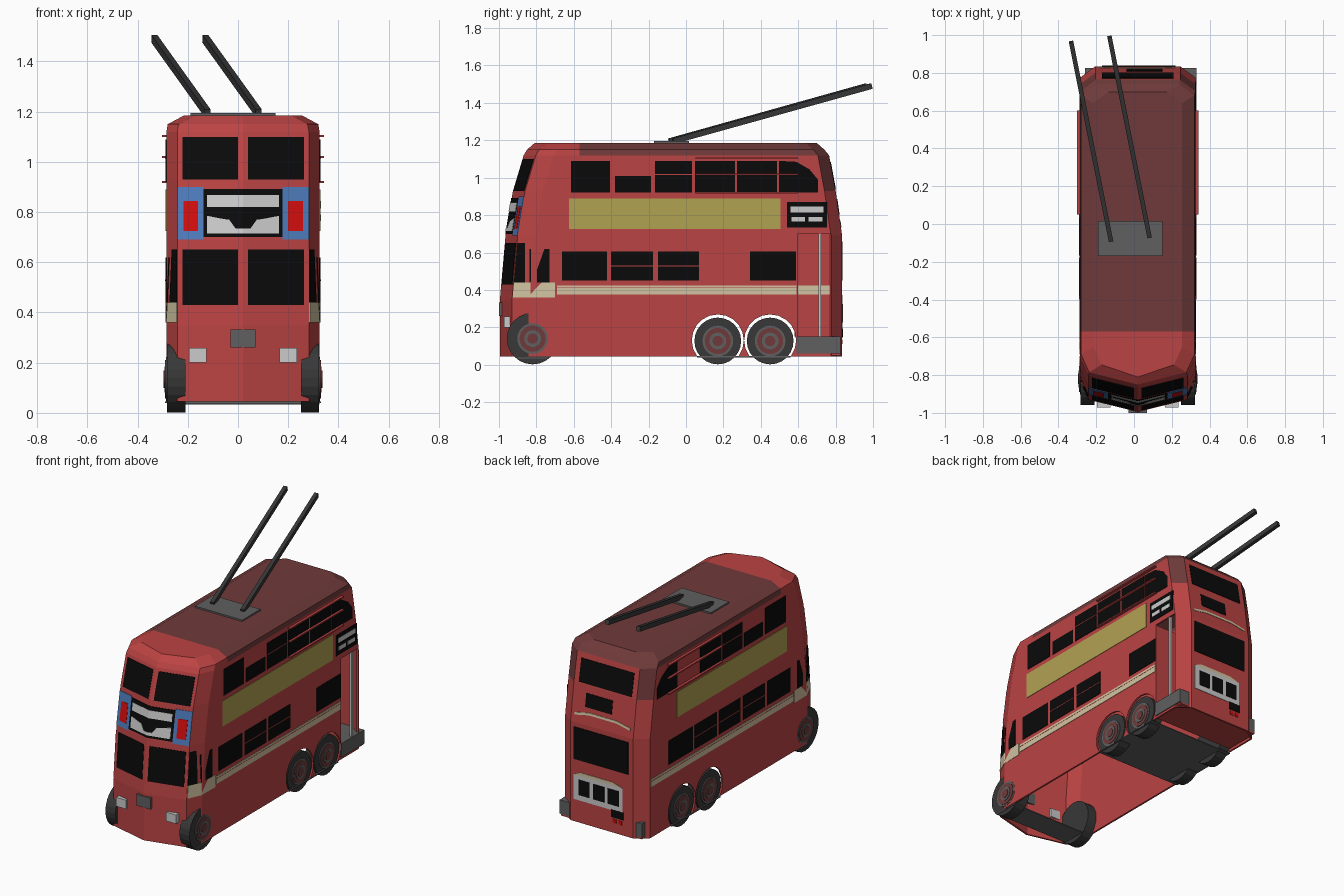
import bpy, bmesh, math
from mathutils import Vector

if "Cube" in bpy.data.objects:
    bpy.data.objects.remove(bpy.data.objects["Cube"])

CX = 0.02          # body centre line
HW = 0.305         # body half width
# Body levels: height, front y, rear y, half width
LEVELS = [(.045, -.995, .835, HW), (.35, -.995, .835, HW), (.69, -.965, .835, HW),
          (.93, -.925, .80, HW), (1.12, -.868, .765, HW), (1.15, -.85, .74, .30),
          (1.185, -.81, .70, .235)]


def material(name, *rgb):
    m = bpy.data.materials.new(name)
    m.use_nodes = True
    m.diffuse_color = (*rgb, 1)
    m.node_tree.nodes["Principled BSDF"].inputs["Base Color"].default_value = (*rgb, 1)
    return m


RED = material("body_red", .5, .056, .056)
BROWN = material("roof_brown", .16, .042, .042)
BLACK = material("window_black", .003, .003, .003)
CREAM = material("cream", .64, .55, .36)
YELLOW = material("panel_yellow", .44, .36, .085)
WHITE = material("light_grey", .6, .6, .6)
BLUE = material("blue", .075, .2, .5)
LAMP = material("lamp_red", .65, .004, .004)
GREY = material("mid_grey", .115, .115, .115)
DARK = material("tyre_grey", .04, .04, .04)


def finish(name, bm, *mats):
    bmesh.ops.recalc_face_normals(bm, faces=bm.faces[:])
    me = bpy.data.meshes.new(name)
    bm.to_mesh(me)
    bm.free()
    for m in mats:
        me.materials.append(m)
    ob = bpy.data.objects.new(name, me)
    bpy.context.collection.objects.link(ob)
    return ob


def prism(name, mat, a, b):
    """Closed solid between two matching outlines."""
    bm = bmesh.new()
    va, vb = [bm.verts.new(p) for p in a], [bm.verts.new(p) for p in b]
    bm.faces.new(va)
    bm.faces.new(vb[::-1])
    for i in range(len(va)):
        j = (i + 1) % len(va)
        bm.faces.new((va[j], va[i], vb[i], vb[j]))
    return finish(name, bm, mat)


def box(name, mat, x, y, z):
    """Box from ranges; x is measured from the body centre line."""
    rect = [(x[0], y[0]), (x[1], y[0]), (x[1], y[1]), (x[0], y[1])]
    return prism(name, mat, *[[(CX + u, v, h) for u, v in rect] for h in z])


def cylinder(name, mat, x, y, z, r, n=24):
    ring = [(y + r * math.cos(math.tau * i / n), z + r * math.sin(math.tau * i / n)) for i in range(n)]
    return prism(name, mat, *[[(CX + h, u, v) for u, v in ring] for h in x])


# Surface lookups so that plates follow the body
def level(z, k):
    for a, b in zip(LEVELS, LEVELS[1:]):
        if z <= b[0]:
            return a[k] + (b[k] - a[k]) * (z - a[0]) / (b[0] - a[0])
    return LEVELS[-1][k]


def front(x, z, off):
    return (CX + x, level(z, 1) + .065 * abs(x) / .262 - off, z)


def rear(x, z, off):
    return (CX + x, level(z, 2) + off, z)


def side(s):
    def fn(y, z, off):
        yc = level(z, 1) + .065
        y = max(y, yc + .002)
        return (CX + s * (.262 + .043 * min(1, (y - yc) / .095) + off), y, z)
    return fn


def plate(name, mat, fn, pts, off=.003):
    return prism(name, mat, [fn(u, v, off) for u, v in pts], [fn(u, v, -.003) for u, v in pts])


def rect(name, mat, fn, u0, u1, z0, z1, off=.003):
    return plate(name, mat, fn, [(u0, z0), (u1, z0), (u1, z1), (u0, z1)], off)


# Body shell: lofted outline, open underneath
bm = bmesh.new()
rings = []
for z, yf, yr, w in LEVELS:
    half = [(w - .043, yf + .065), (w, yf + .16), (w, -.57), (w, yr - .06), (w - .08, yr)]
    loop = [(0, yf)] + half + [(-x, y) for x, y in half[::-1]]
    rings.append([bm.verts.new((CX + x, y, z)) for x, y in loop])
for a, b in zip(rings, rings[1:]):
    for i in range(len(a)):
        j = (i + 1) % len(a)
        bm.faces.new((a[i], a[j], b[j], b[i]))
top = rings[-1]
bm.faces.new((top[0], top[1], top[-1]))
for i in range(1, 5):
    bm.faces.new((top[i], top[i + 1], top[-i - 1], top[-i]))
for f in bm.faces:
    c = f.calc_center_median()
    rear_corner = c.z > .93 and c.y > .7 and abs(c.x - CX) > .23
    f.material_index = int(c.y > -.57 and (c.z > 1.13 or rear_corner))
body = finish("body_shell", bm, RED, BROWN)
body.modifiers.new("wall", 'SOLIDIFY').thickness = .012

# Openings: rear wheel arches and boarding door
cutters = [cylinder("arch_cutter", RED, (-.5, .5), y, .13, .139, 20) for y in (.17, .45)]
cutters.append(box("door_cutter", RED, (.2, .5), (.595, .774), (.14, .70)))
for c in cutters:
    m = body.modifiers.new("opening", 'BOOLEAN')
    m.object, m.operation, m.solver = c, 'DIFFERENCE', 'EXACT'
bpy.context.view_layer.objects.active = body
for m in list(body.modifiers):
    bpy.ops.object.modifier_apply(modifier=m.name)
for c in cutters:
    bpy.data.objects.remove(c)

# Wheels with ringed hubs
for s, tag in ((1, "left"), (-1, "right")):
    for y, r in ((-.82, .138), (.17, .125), (.45, .125)):
        for part, mat, x0, x1, rad in (("tyre", DARK, .23, .302, r), ("rim", GREY, .25, .307, .082),
                                       ("hub", BROWN, .25, .310, .07), ("hub_ring", GREY, .25, .313, .045),
                                       ("hub_cap", BROWN, .25, .316, .028)):
            cylinder(f"{tag}_{part}", mat, (s * x0, s * x1), y, r + .002, rad)

# Underside plates, rear platform and bulkhead
box("front_axle_plate", GREY, (-.25, .305), (-.9, -.74), (.034, .04))
box("rear_axle_plate", GREY, (-.31, .31), (.06, .56), (.04, .046))
box("platform", GREY, (-.28, .31), (.59, .825), (.06, .15))
box("platform_underside", RED, (-.28, .30), (.59, .825), (.05, .06))
box("platform_bulkhead", RED, (.08, .295), (.58, .59), (.15, .70))
box("platform_pole", WHITE, (.285, .30), (.708, .722), (.15, .71))
box("inner_cream_band", CREAM, (-.294, -.288), (.6, .77), (.375, .425))

# Windows, bands and panels on both sides
for s, tag in ((1, "left"), (-1, "right")):
    fn = side(s)
    rect(tag + "_cab_window_front", BLACK, fn, -.93, -.86, .44, .65)
    rect(tag + "_cab_window_rear", BLACK, fn, -.838, -.73, .44, .62)
    rect(tag + "_cab_band_front", CREAM, fn, -.95, -.84, .36, .44)
    rect(tag + "_cab_band_rear", CREAM, fn, -.84, -.70, .36, .44)
    rect(tag + "_cream_band", CREAM, fn, -.69, .59 if s > 0 else .77, .375, .425)
    rect(tag + "_band_line", RED, fn, -.69, .59 if s > 0 else .77, .409, .412, .004)
    rect(tag + "_yellow_panel", YELLOW, fn, -.625, .505, .725, .89)
    for y0, y1 in ((-.663, -.422), (-.40, -.177), (-.15, .07), (.095, .32), (.342, .588)):
        if s > 0 and y0 == .095:
            continue
        rect(tag + "_lower_window", BLACK, fn, y0, y1, .45, .605)
        if -.5 < y0 < .3:
            rect(tag + "_lower_transom", RED, fn, y0, y1, .526, .531, .005)
    for y0, y1, z1 in ((-.615, -.406, 1.09), (-.38, -.187, 1.01), (-.166, .032, 1.09),
                       (.048, .262, 1.09), (.273, .487, 1.09)):
        if s < 0 and y0 == .273:
            continue
        rect(tag + "_upper_window", BLACK, fn, y0, y1, .92, z1)
    rect(tag + "_upper_transom", RED, fn, -.166, .032, 1.014, 1.019, .005)
    plate(tag + "_upper_corner_window", BLACK, fn,
          [(.497, .92), (.705, .92), (.705, .99), (.66, 1.045), (.59, 1.085), (.497, 1.09)])
    for z in (.915, 1.015, 1.10):
        x = sorted((s * .30, s * .322))
        box(tag + "_window_rail", RED, x, (.05, .6), (z, z + .008))

# Side destination box above the door
left = side(1)
rect("side_sign", BLACK, left, .54, .755, .735, .87)
rect("side_sign_line", WHITE, left, .56, .735, .815, .845, .005)
rect("side_sign_left_word", WHITE, left, .565, .635, .765, .79, .005)
rect("side_sign_right_word", WHITE, left, .655, .73, .765, .79, .005)

# Front face, mirrored about the centre line
for s in (1, -1):
    def half(x, z, off, s=s):
        return front(s * x, z, off)
    rect("front_upper_window", BLACK, half, .02, .242, .93, 1.10)
    rect("front_lower_window", BLACK, half, .02, .242, .43, .65)
    rect("front_blue_panel", BLUE, half, .158, .262, .69, .90)
    rect("front_red_panel", LAMP, half, .18, .238, .725, .845, .005)
    rect("front_sign", BLACK, half, 0, .158, .70, .892)
    rect("front_sign_top_strip", WHITE, half, 0, .143, .82, .868, .005)
    plate("front_sign_bottom_strip", WHITE, half,
          [(0, .715), (.143, .715), (.143, .785), (.075, .772), (.055, .77), (.03, .735), (0, .735)], .005)
    x = sorted((s * .145, s * .215))
    box("headlight", WHITE, x, (-.972, -.93), (.2, .258))
box("front_badge_plate", GREY, (-.05, .05), (-1.0, -.97), (.26, .333))

# Rear face
rect("rear_upper_window", BLACK, rear, -.19, .19, .94, 1.085)
rect("rear_sign", BLACK, rear, -.06, .13, .80, .885)
plate("rear_cream_trim", CREAM, rear,
      [(-.2, .735), (-.1, .755), (.1, .755), (.2, .735), (.2, .75), (.1, .77), (-.1, .77), (-.2, .75)])
rect("rear_window", BLACK, rear, -.19, .2, .45, .66)
plate("rear_panel_trim", CREAM, rear, [(-.15, .35), (.2, .35), (.15, .372), (-.08, .372)])
rect("rear_panel", WHITE, rear, -.15, .2, .19, .35)
for x in (-.125, -.02, .085):
    rect("rear_panel_square", BLACK, rear, x, x + .08, .225, .325, .005)
rect("rear_number_plate", BLACK, rear, -.155, -.07, .145, .195, .004)
for x in (-.145, -.105):
    rect("rear_lamp", LAMP, rear, x, x + .025, .11, .135)

# Roof gear: base plate and two trolley poles
box("pole_base", GREY, (-.21, .13), (-.17, .015), (1.18, 1.195))
for tag, a, b in (("right", (-.122, -.09, 1.195), (-.333, .965, 1.49)),
                  ("left", (.082, -.07, 1.195), (-.13, .992, 1.49))):
    a, b = Vector(a), Vector(b)
    across = (b - a).cross(Vector((0, 0, 1))).normalized() * .012
    up = across.cross(b - a).normalized() * .015
    ends = [[p + across + up, p - across + up, p - across - up, p + across - up] for p in (a, b)]
    prism(tag + "_trolley_pole", DARK, *ends)
